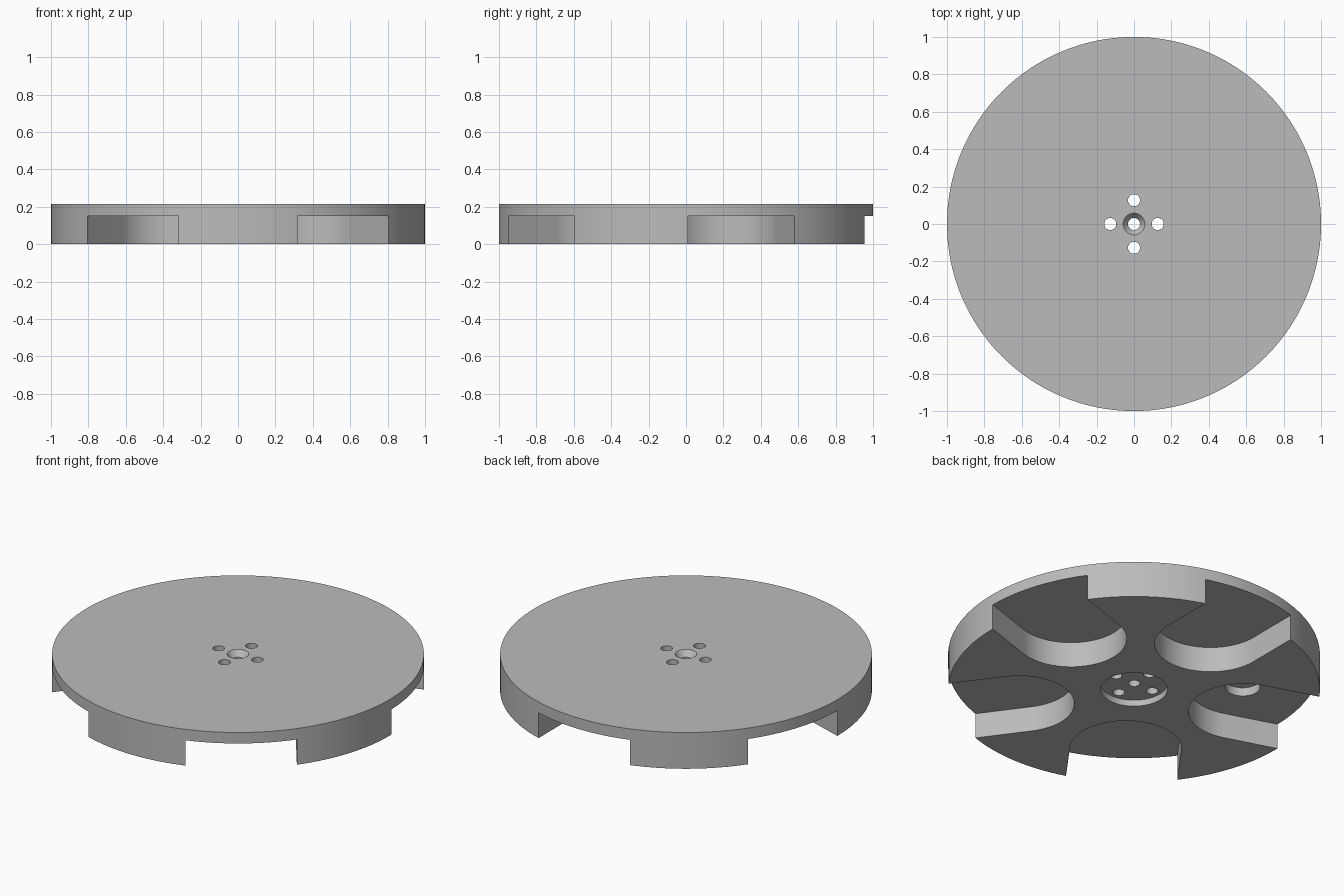
import bpy, bmesh, math

if "Cube" in bpy.data.objects:
    bpy.data.objects.remove(bpy.data.objects["Cube"], do_unlink=True)

HEIGHT, POCKET_TOP = 0.215, 0.15
SLOT_R, SLOT_CENTRE = 0.3, 0.64

grey = bpy.data.materials.new("plain grey")
grey.use_nodes = True
colour = (0.5, 0.5, 0.5, 1)
grey.diffuse_color = colour
grey.node_tree.nodes["Principled BSDF"].inputs["Base Color"].default_value = colour


def prism(name, outline, z0, z1):
    """Extrude a closed outline of (x, y) points from z0 to z1."""
    bm = bmesh.new()
    face = bm.faces.new([bm.verts.new((x, y, z0)) for x, y in outline])
    top = bmesh.ops.extrude_face_region(bm, geom=[face])["geom"]
    verts = [g for g in top if isinstance(g, bmesh.types.BMVert)]
    bmesh.ops.translate(bm, verts=verts, vec=(0, 0, z1 - z0))
    bmesh.ops.recalc_face_normals(bm, faces=bm.faces)
    mesh = bpy.data.meshes.new(name)
    bm.to_mesh(mesh)
    bm.free()
    mesh.materials.append(grey)
    obj = bpy.data.objects.new(name, mesh)
    bpy.context.collection.objects.link(obj)
    return obj


def circle(radius, x=0, y=0, n=48):
    steps = [2 * math.pi * i / n for i in range(n)]
    return [(x + radius * math.cos(a), y + radius * math.sin(a)) for a in steps]


def slot_outline(angle, n=32):
    """Round-ended slot that runs out through the rim."""
    pts = [(1.2, -SLOT_R), (1.2, SLOT_R)]
    for i in range(n + 1):
        a = math.pi / 2 + math.pi * i / n
        pts.append((SLOT_CENTRE + SLOT_R * math.cos(a), SLOT_R * math.sin(a)))
    c, s = math.cos(angle), math.sin(angle)
    return [(x * c - y * s, x * s + y * c) for x, y in pts]


def cut(target, cutter):
    cutter.hide_render = True
    mod = target.modifiers.new("cut", "BOOLEAN")
    mod.operation, mod.solver, mod.object = "DIFFERENCE", "EXACT", cutter
    bpy.context.view_layer.objects.active = target
    bpy.ops.object.modifier_apply(modifier=mod.name)
    bpy.data.objects.remove(cutter, do_unlink=True)


# Round plate
disc = prism("disc", circle(1, n=160), 0, HEIGHT)

# Five open pockets in the underside
for i in range(5):
    cut(disc, prism("slot_cutter", slot_outline(math.radians(90 + 72 * i)), -0.1, POCKET_TOP))

# Blind hole in the ceiling of one pocket
a = math.radians(162)
blind = circle(0.094, 0.63 * math.cos(a), 0.63 * math.sin(a))
cut(disc, prism("blind_hole_cutter", blind, 0.1, POCKET_TOP + 0.05))

# Shallow hub recess underneath
cut(disc, prism("hub_recess_cutter", circle(0.18, n=64), -0.1, 0.037))

# Centre hole and four screw holes, all the way through
for x, y in ((0, 0), (1, 0), (-1, 0), (0, 1), (0, -1)):
    cut(disc, prism("hole_cutter", circle(0.032, x * 0.127, y * 0.127, 32), -0.1, 0.4))

# Countersink at the top of the centre hole
depth, slope = 0.035, (0.058 - 0.031) / 0.035
bpy.ops.mesh.primitive_cone_add(vertices=48, radius1=0.031, radius2=0.058 + slope * 0.02,
                                depth=depth + 0.02,
                                location=(0, 0, HEIGHT - depth + (depth + 0.02) / 2))
cone = bpy.context.object
cone.data.materials.append(grey)
cut(disc, cone)

# Smooth walls, sharp rims
bpy.ops.object.select_all(action="DESELECT")
disc.select_set(True)
bpy.context.view_layer.objects.active = disc
bpy.ops.object.shade_smooth_by_angle(angle=math.radians(30))
